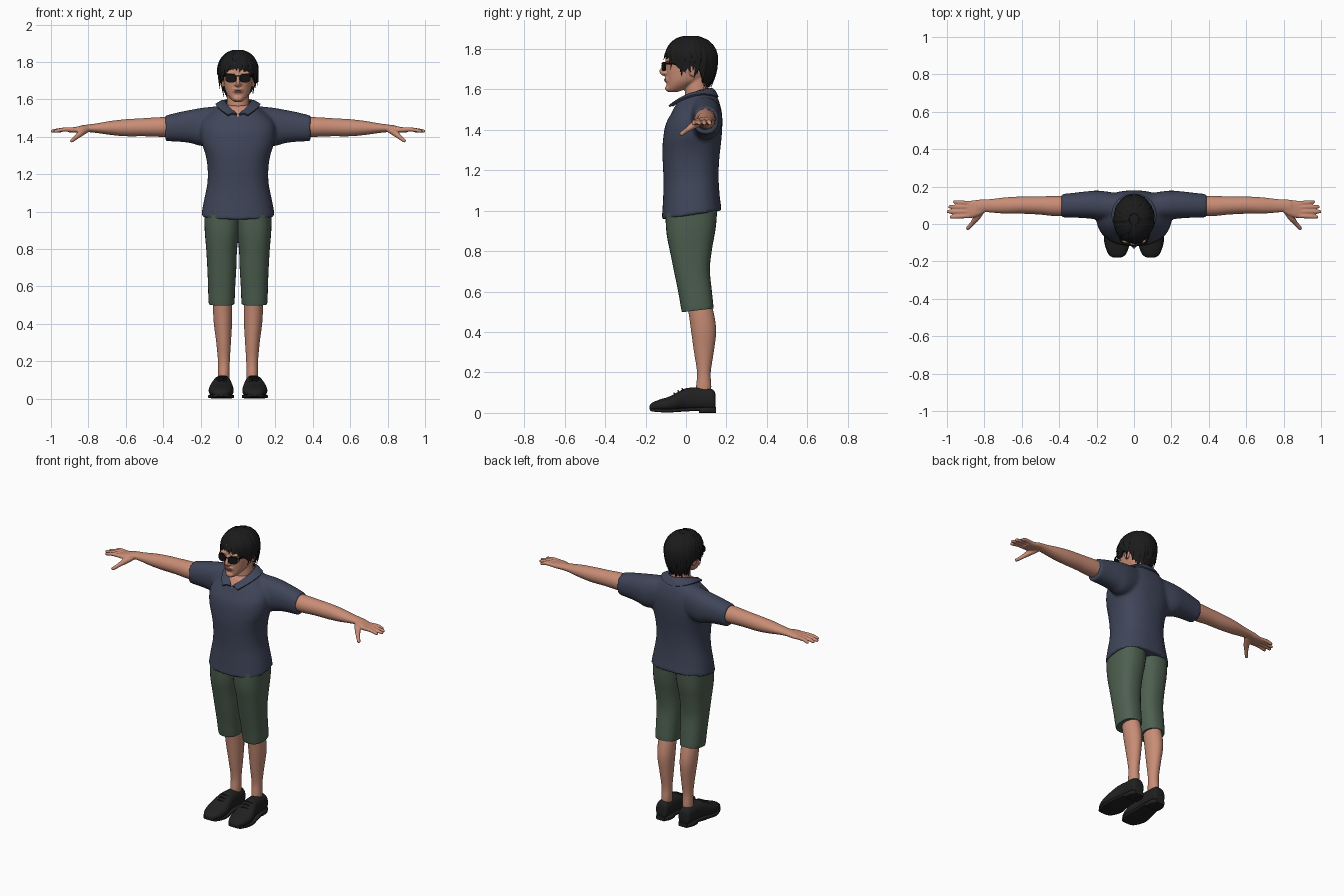
import bpy, bmesh, math, random
from mathutils import Vector, Matrix

if "Cube" in bpy.data.objects:
    bpy.data.objects.remove(bpy.data.objects["Cube"])

random.seed(4)
pi = math.pi


def material(name, r, g, b):
    m = bpy.data.materials.new(name)
    m.diffuse_color = (r, g, b, 1)
    m.use_nodes = True
    m.node_tree.nodes["Principled BSDF"].inputs["Base Color"].default_value = m.diffuse_color
    return m


SKIN = material("skin", .58, .265, .18)
LIPS = material("lips", .42, .15, .11)
SHIRT = material("navy_cloth", .05, .06, .1)
SHORTS = material("green_cloth", .075, .115, .08)
SHOE = material("black_leather", .015, .015, .015)
HAIR = material("black_hair", .011, .011, .011)
GLASS = material("dark_lens", .007, .007, .008)


def catmull(rows, steps):
    """Smoothly interpolate a list of equal-length tuples."""
    out = []
    for i in range(len(rows) - 1):
        p0, p1, p2, p3 = (rows[max(0, min(len(rows) - 1, i + k))] for k in (-1, 0, 1, 2))
        for s in range(steps):
            t = s / steps
            out.append(tuple(.5 * (2 * b + (c - a) * t + (2 * a - 5 * b + 4 * c - d) * t * t
                                   + (3 * b - a - 3 * c + d) * t ** 3)
                             for a, b, c, d in zip(p0, p1, p2, p3)))
    return out + [tuple(rows[-1])]


def skin_rings(bm, rings):
    """Bridge closed rings of points and cap both ends."""
    vs = [[bm.verts.new(p) for p in r] for r in rings]
    n = len(vs[0])
    fs = [bm.faces.new((a[i], a[(i + 1) % n], b[(i + 1) % n], b[i]))
          for a, b in zip(vs, vs[1:]) for i in range(n)]
    fs += [bm.faces.new(vs[0]), bm.faces.new(vs[-1])]
    bmesh.ops.recalc_face_normals(bm, faces=fs)


def loft(bm, rows, axis="z", n=32, power=2.2, tilt=0.0, steps=4):
    """Rows of (position, a_min, a_max, b_min, b_max) along an axis."""
    rings = []
    for t, a0, a1, b0, b1 in catmull(rows, steps):
        ring = []
        for i in range(n):
            c, s = math.cos(2 * pi * i / n), math.sin(2 * pi * i / n)
            a = (a0 + a1) / 2 + (a1 - a0) / 2 * math.copysign(abs(c) ** (2 / power), c)
            db = (b1 - b0) / 2 * math.copysign(abs(s) ** (2 / power), s)
            b = (b0 + b1) / 2 + db
            ring.append({"z": (a, b, t + tilt * db), "x": (t, a, b), "y": (a, t, b)}[axis])
        rings.append(ring)
    skin_rings(bm, rings)


def sweep(bm, pts, n=10, flat=1.0, up=(0, 0, 1), steps=4):
    """Tube through (x, y, z, radius) points; up may be a function of the point."""
    path = catmull(pts, steps)
    rings = []
    for i, p in enumerate(path):
        tan = (Vector(path[min(i + 1, len(path) - 1)][:3]) - Vector(path[max(i - 1, 0)][:3])).normalized()
        u = up(Vector(p[:3])) if callable(up) else Vector(up)
        side = tan.cross(u).normalized()
        nor = side.cross(tan)
        rings.append([Vector(p[:3]) + p[3] * (side * math.cos(2 * pi * k / n)
                      + nor * flat * math.sin(2 * pi * k / n)) for k in range(n)])
    skin_rings(bm, rings)


def ball(bm, at, size):
    bmesh.ops.create_uvsphere(bm, u_segments=16, v_segments=10, radius=1,
                              matrix=Matrix.Translation(at) @ Matrix.Diagonal((*size, 1)))


def finish(bm, name, mat, voxel=0, smooth=2, mirror=False, thick=0):
    me = bpy.data.meshes.new(name)
    bm.to_mesh(me)
    bm.free()
    ob = bpy.data.objects.new(name, me)
    bpy.context.collection.objects.link(ob)
    if voxel:
        m = ob.modifiers.new("blend", "REMESH")
        m.mode, m.voxel_size = "VOXEL", voxel
        m = ob.modifiers.new("relax", "SMOOTH")
        m.factor, m.iterations = .5, smooth
    if thick:
        m = ob.modifiers.new("thickness", "SOLIDIFY")
        m.thickness, m.offset = thick, 0
    if mirror:
        m = ob.modifiers.new("mirror", "MIRROR")
        m.use_mirror_merge = False
    me = bpy.data.meshes.new_from_object(ob.evaluated_get(bpy.context.evaluated_depsgraph_get()))
    ob.modifiers.clear()
    ob.data = me
    me.materials.clear()
    me.materials.append(mat)
    me.shade_smooth()
    me.set_sharp_from_angle(angle=math.radians(50))
    return ob


# Shirt: torso and both sleeves blended together
bm = bmesh.new()
loft(bm, [(.978, -.197, .197, -.12, .177), (1.05, -.184, .184, -.115, .167), (1.15, -.164, .164, -.111, .161),
          (1.24, -.163, .163, -.114, .165), (1.31, -.175, .175, -.117, .173), (1.38, -.197, .197, -.113, .179),
          (1.45, -.2, .2, -.1, .179), (1.50, -.18, .18, -.072, .17), (1.54, -.135, .135, -.05, .157),
          (1.575, -.085, .085, -.025, .132)], n=48, power=2.35, tilt=.15)
for s in (1, -1):
    loft(bm, [(s * .06, .01, .16, 1.38, 1.568), (s * .18, .022, .178, 1.35, 1.557), (s * .25, .03, .175, 1.366, 1.545),
              (s * .32, .034, .167, 1.374, 1.531), (s * .388, .036, .16, 1.377, 1.514)], "x")
shirt = finish(bm, "shirt", SHIRT, voxel=.009, smooth=6)
shirt.data.materials.append(SKIN)
for f in shirt.data.polygons:  # open neck
    c = f.center
    if c.y < .03 and abs(c.x) < (c.z - 1.505) * .9:
        f.material_index = 1

# Collar: folded band around the neck, open at the front
bm = bmesh.new()
rows = []
for i in range(41):
    s = i / 20 - 1
    a, a2, k = s * pi * .97, s * pi * .85, abs(s)
    push = .047 * k ** 4
    top = Vector((.067 * math.sin(a), .055 + .073 * math.cos(a) - push, 1.603 - .085 * k ** 2.5))
    low = Vector((.118 * math.sin(a2), .055 + .103 * math.cos(a2) - push,
                  1.56 - .05 * k ** 2.5 + .025 * math.sin(a2) ** 2))
    mid = (top + low) / 2 + Vector((0, 0, .008))
    rows.append([bm.verts.new(p) for p in (top, mid, low)])
for a, b in zip(rows, rows[1:]):
    for j in (0, 1):
        bm.faces.new((a[j], a[j + 1], b[j + 1], b[j]))
finish(bm, "collar", SHIRT, thick=.009)

# Shorts
bm = bmesh.new()
loft(bm, [(.507, .02, .155, -.02, .135), (.525, .018, .158, -.024, .135), (.6, .015, .16, -.037, .127),
          (.7, .009, .164, -.057, .118), (.8, .005, .17, -.077, .129), (.9, -.008, .178, -.096, .147),
          (1.0, -.02, .18, -.102, .155)], power=2.4, tilt=.12)
finish(bm, "shorts", SHORTS, mirror=True)

# Lower legs
bm = bmesh.new()
loft(bm, [(.56, .035, .13, 0, .12), (.48, .031, .133, .015, .14), (.40, .032, .129, .026, .149),
          (.3, .038, .116, .04, .137), (.2, .044, .107, .055, .122), (.13, .045, .107, .05, .125),
          (.08, .05, .105, .05, .12)], power=2)
finish(bm, "lower_legs", SKIN, mirror=True)

# Shoes with soles, heels and laces
bm = bmesh.new()
loft(bm, [(-.18, .072, .108, .018, .036), (-.168, .05, .13, .012, .05), (-.13, .031, .149, .008, .066),
          (-.085, .023, .157, .006, .08), (-.04, .027, .15, .01, .103), (0, .034, .138, .012, .122),
          (.06, .036, .128, .012, .125), (.12, .038, .124, .012, .12), (.14, .044, .118, .012, .108),
          (.146, .06, .1, .016, .09)], "y", power=2.3)
finish(bm, "shoes", SHOE, mirror=True)
bm = bmesh.new()
loft(bm, [(-.178, .068, .112, .012, .026), (-.16, .042, .138, .006, .022), (-.09, .02, .16, .002, .02),
          (-.02, .028, .152, .006, .024), (.06, .03, .135, .01, .028), (.148, .05, .11, .012, .028)],
     "y", power=6)
loft(bm, [(.065, .032, .132, 0, .026), (.11, .031, .131, 0, .026), (.148, .05, .112, 0, .026)], "y", power=6)
finish(bm, "soles", SHOE, mirror=True)
bm = bmesh.new()
for y, z in ((-.055, .096), (-.035, .107), (-.015, .117)):
    sweep(bm, [(.06, y, z - .006, .004), (.088, y - .004, z + .002, .004), (.116, y, z - .006, .004)], n=6)
finish(bm, "laces", SHOE, mirror=True)

# Arms with hands
bm = bmesh.new()
loft(bm, [(.34, .045, .15, 1.4, 1.505), (.42, .042, .15, 1.4, 1.505), (.5, .05, .148, 1.403, 1.5),
          (.6, .055, .147, 1.403, 1.494), (.68, .055, .143, 1.41, 1.485), (.75, .06, .135, 1.42, 1.473),
          (.8, .063, .131, 1.425, 1.466), (.84, .055, .13, 1.424, 1.462)], "x", power=2)
loft(bm, [(.79, .068, .125, 1.43, 1.462), (.83, .045, .128, 1.424, 1.46), (.87, .032, .125, 1.422, 1.453),
          (.905, .033, .12, 1.424, 1.446)], "x", power=2.6)
for y0, y1, x1 in ((.112, .118, .968), (.09, .092, .993), (.066, .066, 1.001), (.043, .038, .985)):
    sweep(bm, [(.88, y0, 1.438, .012), (.93, (y0 + y1) / 2, 1.439, .0115),
               (x1 - .012, y1, 1.431, .0098), (x1, y1, 1.428, .006)])
sweep(bm, [(.81, .075, 1.437, .016), (.84, .035, 1.42, .018), (.865, .003, 1.398, .0125),
           (.888, -.022, 1.38, .0105), (.894, -.028, 1.375, .006)])
finish(bm, "arms", SKIN, voxel=.005, smooth=2, mirror=True)

# Head and neck
bm = bmesh.new()
loft(bm, [(1.5, -.062, .062, -.005, .125), (1.56, -.06, .06, -.006, .117), (1.62, -.058, .058, -.004, .112),
          (1.68, -.055, .055, 0, .11)], power=2)
loft(bm, [(1.586, -.018, .018, -.088, -.045), (1.6, -.037, .037, -.096, -.005), (1.625, -.057, .057, -.095, .045),
          (1.65, -.069, .069, -.096, .09), (1.69, -.077, .077, -.099, .122), (1.73, -.081, .081, -.1, .135),
          (1.77, -.084, .084, -.1, .138), (1.81, -.078, .078, -.086, .125), (1.84, -.055, .055, -.05, .09),
          (1.85, -.02, .02, 0, .04)], power=2.2)
sweep(bm, [(0, -.094, 1.735, .009), (0, -.107, 1.712, .01), (0, -.121, 1.689, .011), (0, -.113, 1.677, .01),
           (0, -.098, 1.67, .008)], up=(1, 0, 0))
ball(bm, (0, -.088, 1.605), (.026, .016, .016))
ball(bm, (0, -.093, 1.648), (.03, .012, .018))
for s in (1, -1):
    ball(bm, (s * .012, -.104, 1.68), (.009, .011, .008))
    ball(bm, (s * .035, -.091, 1.742), (.032, .013, .009))
    ball(bm, (s * .084, .035, 1.695), (.011, .022, .034))
finish(bm, "head", SKIN, voxel=.005, smooth=3)
bm = bmesh.new()
ball(bm, (0, -.1, 1.650), (.023, .008, .0045))
ball(bm, (0, -.1, 1.642), (.019, .008, .005))
finish(bm, "lips", LIPS)

# Sunglasses: wrapped lenses, bridge and temples
bm = bmesh.new()
loft(bm, [(-.004, -.029, .029, -.024, .021), (.004, -.029, .029, -.024, .021)], "y", power=2.8, steps=1)
bmesh.ops.transform(bm, verts=bm.verts, matrix=Matrix.Translation((.038, -.109, 1.715)) @ Matrix.Rotation(.25, 4, "Z"))
sweep(bm, [(0, -.119, 1.727, .003), (.012, -.117, 1.725, .003)], n=6)
sweep(bm, [(.064, -.1, 1.727, .004), (.08, -.06, 1.725, .004), (.088, .03, 1.72, .004)], n=6)
finish(bm, "sunglasses", GLASS, mirror=True)

# Hair: a cap over the skull with tapered locks lying on it
MID = Vector((0, .025, 1.752))
HEM = [(0, 1.765), (.55, 1.755), (.85, 1.725), (1.25, 1.685), (1.55, 1.715), (1.9, 1.7), (2.2, 1.635), (3.2, 1.618)]


def hem(a):
    a = abs((a + pi) % (2 * pi) - pi)
    for (a0, z0), (a1, z1) in zip(HEM, HEM[1:]):
        if a <= a1:
            return z0 + (z1 - z0) * (a - a0) / (a1 - a0)
    return HEM[-1][1]


def on_hair(a, z, grow=1.0):
    d = max(-1, min(1, (z - MID.z) / (.107 if z > MID.z else .19)))
    r = math.sqrt(1 - d * d) * grow
    return MID + Vector((.101 * r * math.sin(a), -.123 * r * math.cos(a), (z - MID.z) * grow))


bm = bmesh.new()
rings = []
for j in range(1, 15):
    t = j / 14
    rings.append([bm.verts.new(on_hair(2 * pi * i / 64, 1.8588 + (hem(2 * pi * i / 64) - 1.8588) * t ** 1.7))
                  for i in range(64)])
bm.faces.new(rings[0])
for a, b in zip(rings, rings[1:]):
    for i in range(64):
        bm.faces.new((a[i], b[i], b[(i + 1) % 64], a[(i + 1) % 64]))
bmesh.ops.recalc_face_normals(bm, faces=bm.faces)
finish(bm, "hair_cap", HAIR, thick=.01)

bm = bmesh.new()
for i in range(120):
    a = 2 * pi * i / 120 * 2 + random.uniform(-.06, .06)
    start = 1.856 if i % 2 else 1.83
    end = hem(a) + random.uniform(-.028, .012)
    twist, grow = random.uniform(-.3, .3), random.uniform(1.0, 1.05)
    flick = random.choice((0, 0, .03, .09))
    pts = []
    for k in range(6):
        t = k / 5
        p = on_hair(a + twist * t * t, start + (end - start) * t ** 1.5, grow + flick * t ** 4)
        pts.append((*p, .017 * math.sin(pi * (.2 + .8 * t)) + .001))
    sweep(bm, pts, n=6, flat=.4, up=lambda p: (p - MID).normalized(), steps=2)
finish(bm, "hair_locks", HAIR)
